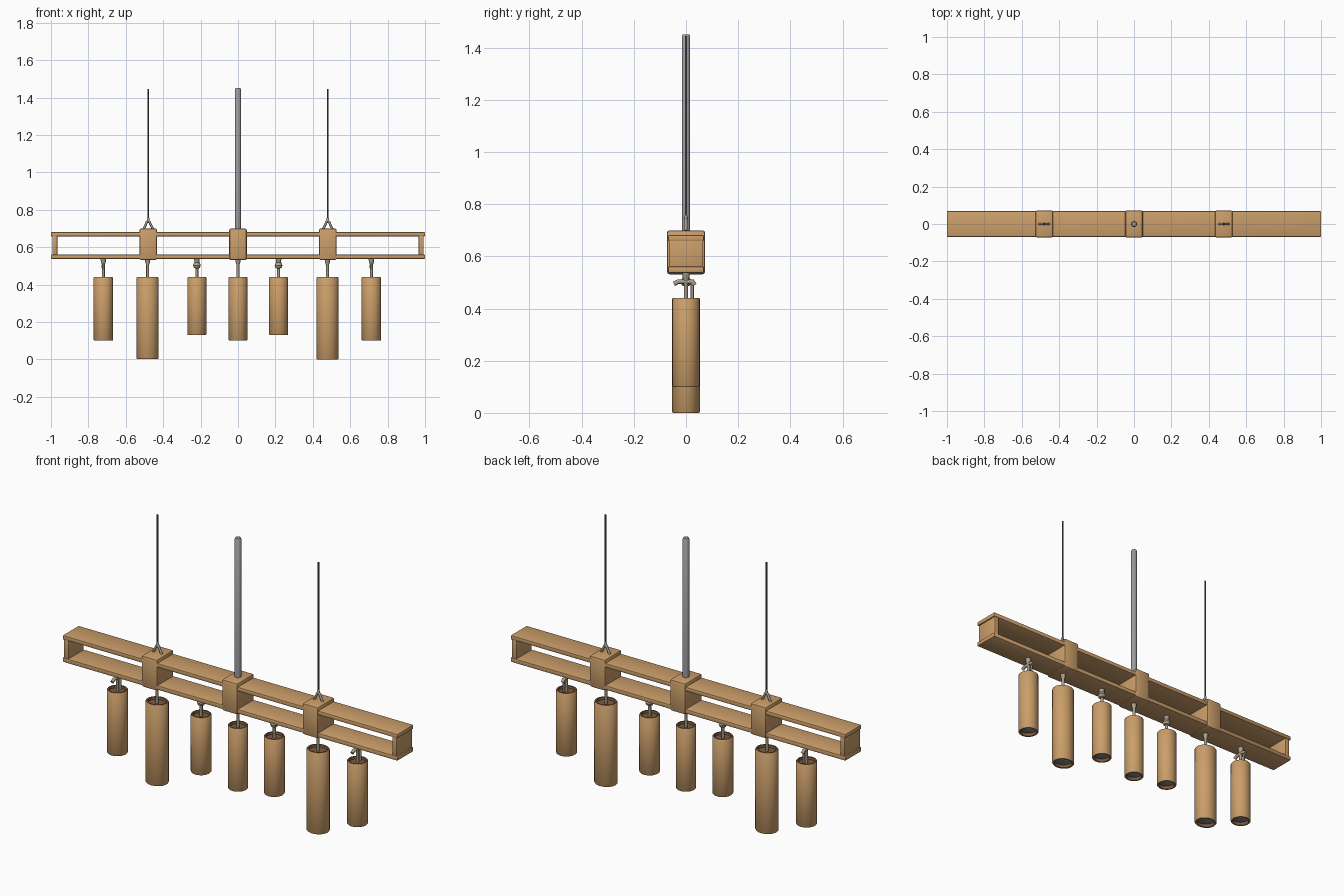
import bpy, bmesh, math
from mathutils import Vector

if "Cube" in bpy.data.objects:
    bpy.data.objects.remove(bpy.data.objects["Cube"])


def material(name, rgb):
    m = bpy.data.materials.new(name)
    m.diffuse_color = (*rgb, 1)
    m.use_nodes = True
    m.node_tree.nodes["Principled BSDF"].inputs["Base Color"].default_value = m.diffuse_color
    return m


WOOD = material("warm wood", (0.60, 0.345, 0.145))
DARK = material("dark end grain", (0.20, 0.105, 0.05))
STEEL = material("grey steel", (0.33, 0.33, 0.33))
CABLE = material("dark cable", (0.10, 0.10, 0.095))
FITTING = material("beige grey fitting", (0.40, 0.35, 0.26))
LENS = material("grey lens", (0.22, 0.235, 0.25))


def finish(name, bm, mats, smooth=True):
    bmesh.ops.recalc_face_normals(bm, faces=bm.faces)
    me = bpy.data.meshes.new(name)
    bm.to_mesh(me)
    bm.free()
    for m in mats:
        me.materials.append(m)
    ob = bpy.data.objects.new(name, me)
    bpy.context.collection.objects.link(ob)
    if smooth:
        bpy.ops.object.select_all(action='DESELECT')
        ob.select_set(True)
        bpy.context.view_layer.objects.active = ob
        bpy.ops.object.shade_smooth_by_angle(angle=math.radians(40))
    return ob


def box(name, x0, x1, hy, z0, z1, bevel):
    bm = bmesh.new()
    bmesh.ops.create_cube(bm, size=1)
    for v in bm.verts:
        v.co = Vector(((x0 + x1) / 2 + v.co.x * (x1 - x0), v.co.y * 2 * hy,
                       (z0 + z1) / 2 + v.co.z * (z1 - z0)))
    bmesh.ops.bevel(bm, geom=bm.edges[:], offset=bevel, segments=2,
                    profile=0.5, affect='EDGES')
    return finish(name, bm, [WOOD])


def lathe(name, x, profile, mats, bands=None, sides=32, y=0, squash=1):
    """Spin (radius, z) points round a vertical axis; bands give the colour of each strip."""
    bm = bmesh.new()
    rings = []
    for r, z in profile:
        if r == 0:
            rings.append([bm.verts.new((x, y, z))] * sides)
        else:
            rings.append([bm.verts.new((x + r * math.cos(a), y + squash * r * math.sin(a), z))
                          for a in (2 * math.pi * i / sides for i in range(sides))])
    for k in range(len(rings) - 1):
        for i in range(sides):
            j = (i + 1) % sides
            loop = [rings[k][i], rings[k][j], rings[k + 1][j], rings[k + 1][i]]
            f = bm.faces.new(list(dict.fromkeys(loop)))
            f.material_index = bands[k] if bands else 0
    return finish(name, bm, mats)


def wire(name, points, radius, mat):
    cu = bpy.data.curves.new(name, 'CURVE')
    cu.dimensions = '3D'
    cu.bevel_depth = radius
    cu.bevel_resolution = 2
    cu.use_fill_caps = True
    sp = cu.splines.new('POLY')
    sp.points.add(len(points) - 1)
    for p, co in zip(sp.points, points):
        p.co = (*co, 1)
    cu.materials.append(mat)
    ob = bpy.data.objects.new(name, cu)
    bpy.context.collection.objects.link(ob)
    return ob


# Open box frame: two planks and recessed end boards
box("top_plank", -1, 1, 0.069, 0.658, 0.681, 0.005)
box("bottom_plank", -1, 1, 0.069, 0.537, 0.561, 0.005)
for s, side in ((-1, "left"), (1, "right")):
    a, b = sorted((s * 0.966, s * 0.993))
    box(side + "_end_board", a, b, 0.066, 0.545, 0.672, 0.004)

# Collars around the planks
for x, name in ((-0.48, "left"), (0, "middle"), (0.48, "right")):
    box(name + "_collar", x - 0.047, x + 0.047, 0.073, 0.531, 0.700, 0.010)

# Central rod
lathe("ceiling_rod", 0, [(0, 0.69), (0.016, 0.69), (0.016, 1.445), (0.012, 1.45), (0, 1.45)],
      [STEEL], sides=20)

# Suspension cables with eyelets
for x, side in ((-0.48, "left"), (0.48, "right")):
    wire(side + "_cable", [(x, 0, 0.73), (x, 0, 1.445)], 0.0042, CABLE)
    wire(side + "_eyelet", [(x - 0.025, 0, 0.698), (x - 0.016, 0, 0.715), (x - 0.006, 0, 0.737),
                            (x, 0, 0.745), (x + 0.006, 0, 0.737), (x + 0.016, 0, 0.715),
                            (x + 0.025, 0, 0.698)], 0.0065, FITTING)
    lathe(side + "_eyelet_tip", x, [(0, 0.735), (0.008, 0.738), (0.006, 0.755), (0, 0.762)],
          [FITTING], sides=12)

# Pendants: x, bottom height, radius, fitting kind
pendants = [(-0.72, 0.10, 0.052, "arm"), (-0.483, 0.003, 0.059, "plain"),
            (-0.22, 0.13, 0.051, "knob"), (0, 0.10, 0.050, "plain"),
            (0.217, 0.13, 0.051, "knob"), (0.478, 0.0, 0.059, "plain"),
            (0.713, 0.10, 0.052, "arm")]
TOP = 0.44
for n, (x, z, r, kind) in enumerate(pendants, 1):
    i = r * 0.80
    # Wooden tube with recessed dark top and grey lens below
    lathe(f"pendant_{n}", x,
          [(0, z + 0.010), (i * 0.5, z + 0.012), (i, z + 0.018), (i, z + 0.001), (r - 0.003, z),
           (r, z + 0.004), (r, TOP - 0.004), (r - 0.003, TOP), (i, TOP), (i * 0.95, TOP - 0.012),
           (0, TOP - 0.012)],
          [WOOD, DARK, LENS], [2, 2, 1, 0, 0, 0, 0, 1, 1, 1], squash=0.9 if r > 0.055 else 1)
    # Stem and ceiling cup
    lathe(f"stem_{n}", x, [(0, TOP - 0.02), (0.008, TOP - 0.02), (0.008, 0.505), (0.013, 0.520),
                           (0.015, 0.540), (0, 0.540)], [FITTING], sides=14)
    if kind == "knob":
        lathe(f"stem_knob_{n}", x, [(0, 0.482), (0.016, 0.490), (0.021, 0.503), (0.014, 0.518),
                                    (0, 0.522)], [FITTING], sides=16)
    elif kind == "arm":
        # Swivel arm and its drop wire
        wire(f"swivel_arm_{n}", [(x, -0.046, 0.494), (x, -0.03, 0.503), (x, 0.025, 0.503),
                                 (x, 0.033, 0.490)], 0.009, FITTING)
        wire(f"drop_wire_{n}", [(x, 0.024, 0.500), (x, 0.024, 0.425)], 0.006, FITTING)
